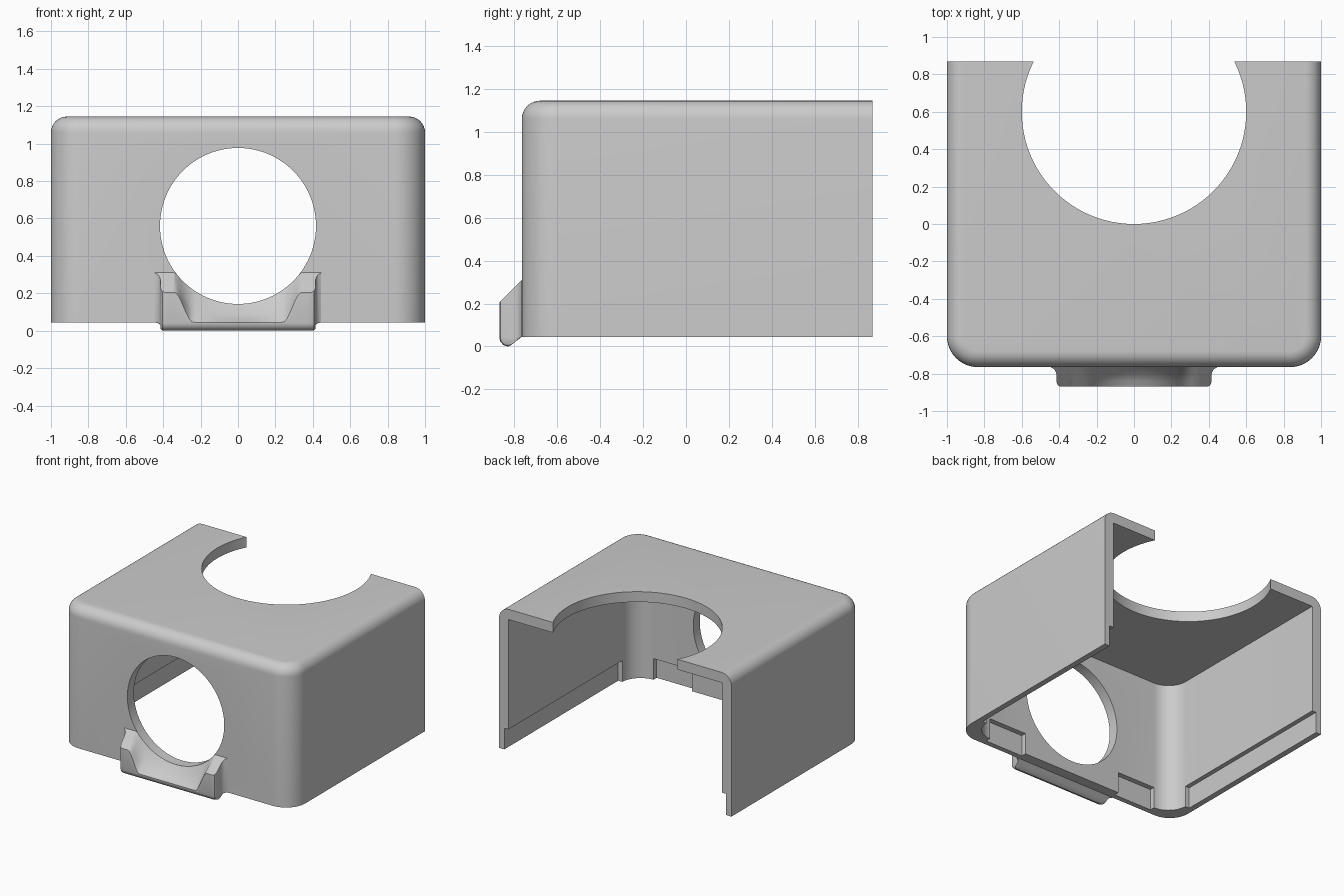
import bpy, bmesh, math

if "Cube" in bpy.data.objects:
    bpy.data.objects.remove(bpy.data.objects["Cube"])

grey = bpy.data.materials.new("light grey plastic")
grey.diffuse_color = (0.6, 0.6, 0.6, 1)
grey.use_nodes = True
grey.node_tree.nodes["Principled BSDF"].inputs["Base Color"].default_value = grey.diffuse_color

BACK, FRONT, BASE, TOP = 0.87, -0.765, 0.045, 1.145
WALL = 0.08


def make(name, bm):
    bmesh.ops.recalc_face_normals(bm, faces=bm.faces)
    me = bpy.data.meshes.new(name)
    bm.to_mesh(me)
    bm.free()
    me.materials.append(grey)
    ob = bpy.data.objects.new(name, me)
    bpy.context.collection.objects.link(ob)
    return ob


def loft(name, rings):
    """Closed solid through rings of equal point count."""
    bm = bmesh.new()
    loops = [[bm.verts.new(p) for p in ring] for ring in rings]
    n = len(loops[0])
    for a, b in zip(loops, loops[1:]):
        for i in range(n):
            j = (i + 1) % n
            bm.faces.new((a[i], a[j], b[j], b[i]))
    bm.faces.new(loops[0])
    bm.faces.new(loops[-1])
    return make(name, bm)


def outline(half, front, back, r, z, steps=12):
    """Rectangle with two rounded front corners and a square back."""
    pts = [(half, back, z)]
    for side in (0, 1):
        for i in range(steps + 1):
            a = -math.pi / 2 * (i / steps + side)
            cx = (half - r) * (1 - 2 * side)
            pts.append((cx + r * math.cos(a), front + r + r * math.sin(a), z))
    pts.append((-half, back, z))
    return pts


def box(name, x0, x1, y0, y1, z0, z1):
    return loft(name, [[(x0, y0, z), (x1, y0, z), (x1, y1, z), (x0, y1, z)] for z in (z0, z1)])


def disc(name, r, place, lo, hi, n=96):
    ang = [2 * math.pi * i / n for i in range(n)]
    return loft(name, [[place(r * math.cos(a), r * math.sin(a), d) for a in ang] for d in (lo, hi)])


def smooth(ob):
    bpy.ops.object.select_all(action='DESELECT')
    ob.select_set(True)
    bpy.context.view_layer.objects.active = ob
    bpy.ops.object.shade_smooth_by_angle(angle=math.radians(32))


# Cover body with rounded vertical corners and top edge
fillet, corner = 0.085, 0.165
rings = [outline(1, FRONT, BACK, corner, BASE)]
for i in range(9):
    a = math.pi / 2 * i / 8
    d = fillet * (1 - math.cos(a))
    rings.append(outline(1 - d, FRONT + d, BACK, corner - d, TOP - fillet + fillet * math.sin(a)))
cover = loft("cover", rings)

# Cavity, round openings and the rebates along the lower inside edge
cutters = [
    loft("cavity_cutter", [outline(1 - WALL, FRONT + WALL, BACK + 0.3, 0.16, z)
                           for z in (-0.3, TOP - WALL)]),
    disc("top_opening_cutter", 0.6, lambda u, v, d: (u, 0.6 + v, d), 0.9, 1.4),
    disc("front_opening_cutter", 0.417, lambda u, v, d: (u, d, 0.56 + v), -1.0, -0.5),
]
for s in (-1, 1):
    cutters.append(box("side_rebate_cutter", *sorted((s * 0.8, s * 0.955)), -0.53, 1.3, -0.2, 0.21))
    cutters.append(box("front_rebate_cutter", *sorted((s * 0.43, s * 0.76)), -0.725, -0.55, -0.2, 0.21))
bpy.context.view_layer.objects.active = cover
for c in cutters:
    mod = cover.modifiers.new("cut", 'BOOLEAN')
    mod.operation, mod.solver, mod.object = 'DIFFERENCE', 'EXACT', c
    bpy.ops.object.modifier_apply(modifier=mod.name)
    bpy.data.objects.remove(c)
smooth(cover)


# Cradle below the front opening: low scooped lip between two upright arms
def cradle_section(x, k):
    ax = abs(x)
    rim = 0.31
    if ax < 0.417:
        rim = min(rim, 0.56 - math.sqrt(0.417 ** 2 - ax ** 2))
    t = max(0, min(1, (ax - 0.24) / 0.10))
    lip = 0.045 + 0.16 * t * t * (3 - 2 * t)
    scoop = 0.02 * (1 - t)
    prof = [(0, BASE), (0.03, 0.022), (0.05, 0.006), (0.065, 0), (0.085, 0.006), (0.1, 0.022),
            (0.105, 0.04), (0.105, lip), (0.075, lip + (rim - lip) * 0.286 - scoop * 0.6),
            (0.04, lip + (rim - lip) * 0.62 - scoop), (0, rim)]
    pts = [(x, FRONT + 0.02, rim), (x, FRONT + 0.02, BASE)]
    for u, z in prof:
        z = BASE + (z - BASE) * k if z < BASE else (z + (rim - z) * (1 - k) if z > 0.05 else z)
        pts.append((x, FRONT - u * k, z))
    return pts


flare = [(0.445, 0.02), (0.43, 0.08), (0.42, 0.2), (0.415, 0.35), (0.413, 0.8), (0.405, 0.95), (0.39, 1)]
stations = [(-x, k) for x, k in flare]
stations += [(-0.37 + 0.74 * i / 48, 1) for i in range(49)]
stations += flare[::-1]
cradle = loft("front_cradle", [cradle_section(x, k) for x, k in stations])
smooth(cradle)
